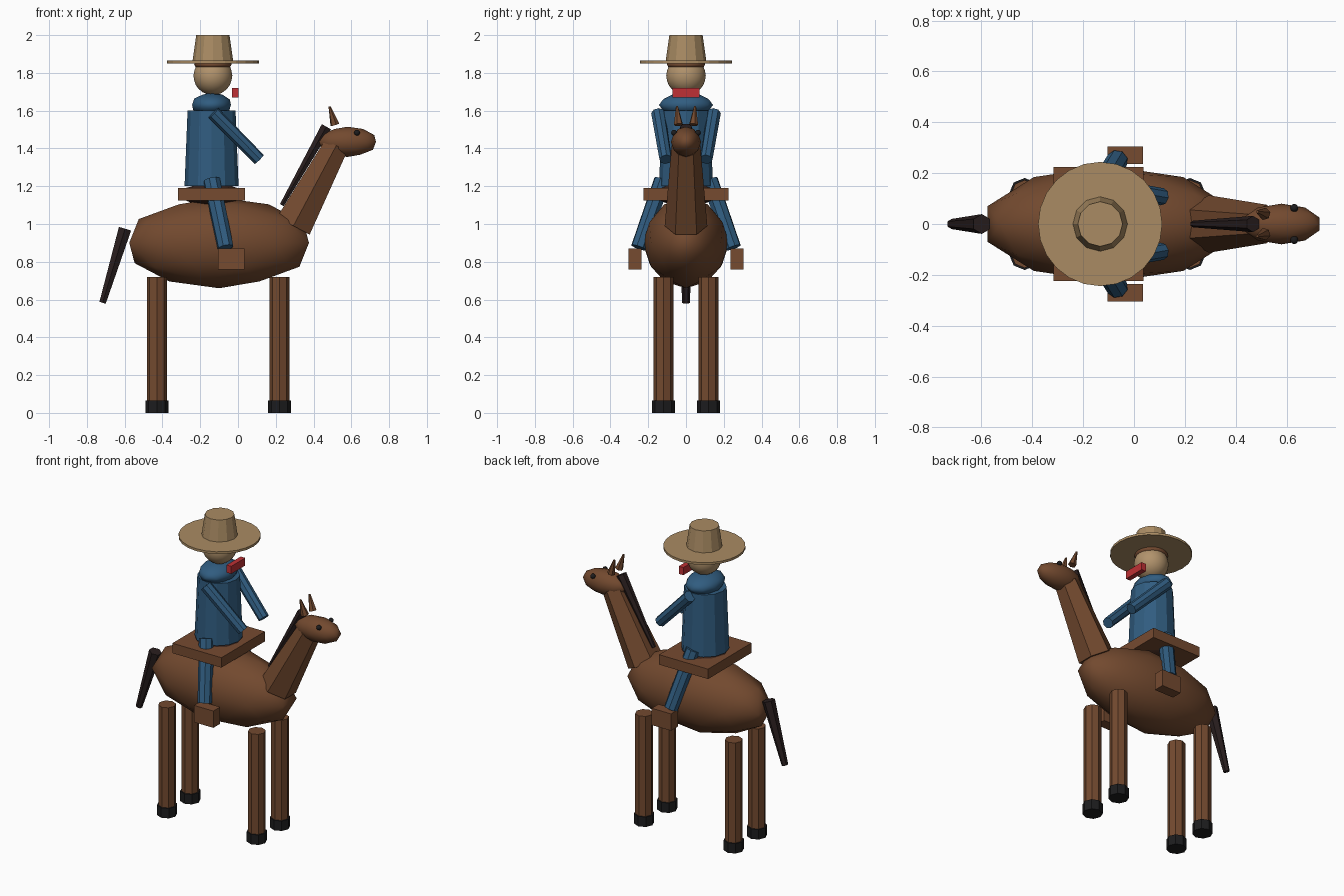
import bpy, math
from mathutils import Vector

if "Cube" in bpy.data.objects:
    bpy.data.objects.remove(bpy.data.objects["Cube"])


def colour(name, r, g, b):
    m = bpy.data.materials.new(name)
    m.diffuse_color = (r, g, b, 1)
    m.use_nodes = True
    m.node_tree.nodes["Principled BSDF"].inputs["Base Color"].default_value = m.diffuse_color
    return m


COAT = colour("chestnut coat", 0.17, 0.067, 0.028)
LEATHER = colour("saddle leather", 0.18, 0.07, 0.03)
DARK = colour("dark leather", 0.05, 0.02, 0.012)
HAIR = colour("dark mane hair", 0.022, 0.013, 0.013)
BLACK = colour("black hoof", 0.012, 0.012, 0.013)
BLUE = colour("denim blue", 0.03, 0.108, 0.215)
SKIN = colour("skin", 0.44, 0.29, 0.15)
STRAW = colour("straw", 0.40, 0.26, 0.125)
RED = colour("red cloth", 0.52, 0.03, 0.035)


def finish(name, mat, smooth=False):
    ob = bpy.context.object
    ob.name = name
    ob.data.materials.append(mat)
    if smooth:
        bpy.ops.object.shade_smooth()
    return ob


def ball(name, mat, centre, radii, sub=2):
    bpy.ops.mesh.primitive_ico_sphere_add(subdivisions=sub, radius=1, location=centre)
    bpy.context.object.scale = radii
    return finish(name, mat, True)


def box(name, mat, centre, size):
    bpy.ops.mesh.primitive_cube_add(size=1, location=centre)
    bpy.context.object.scale = size
    return finish(name, mat)


def limb(name, mat, start, end, r1, r2, sides=8):
    """Tapered prism running from start to end."""
    a, b = Vector(start), Vector(end)
    d = b - a
    bpy.ops.mesh.primitive_cone_add(vertices=sides, radius1=r1, radius2=r2,
                                    depth=d.length, location=(a + b) / 2)
    ob = bpy.context.object
    ob.rotation_euler = (0, math.atan2(math.hypot(d.x, d.y), d.z), math.atan2(d.y, d.x))
    return finish(name, mat)


# Horse body, neck and head
ball("body", COAT, (-0.10, 0, 0.90), (0.5, 0.228, 0.24))
limb("neck", COAT, (0.293, 0, 0.99), (0.52, 0, 1.415), 0.113, 0.076, 6)
ball("horse_head", COAT, (0.58, 0, 1.435), (0.158, 0.08, 0.08))
limb("mane", HAIR, (0.232, 0, 1.10), (0.468, 0, 1.515), 0.013, 0.032, 6)
limb("tail", HAIR, (-0.717, 0, 0.583), (-0.598, 0, 0.975), 0.02, 0.039, 6)

# Horse legs and hooves
for x, end in ((0.22, "front"), (-0.43, "rear")):
    for y, side in ((-0.12, "right"), (0.12, "left")):
        limb(f"{end}_{side}_leg", COAT, (x, y, 0.05), (x, y, 0.72), 0.053, 0.053)
        limb(f"{end}_{side}_hoof", BLACK, (x, y, 0), (x, y, 0.065), 0.061, 0.061)

# Saddle and seat pad
box("saddle", LEATHER, (-0.14, 0, 1.157), (0.355, 0.45, 0.065))
ball("seat_pad", DARK, (-0.14, 0, 1.157), (0.17, 0.18, 0.06))

# Rider torso, shoulders and scarf
limb("torso", BLUE, (-0.14, 0, 1.20), (-0.14, 0, 1.60), 0.143, 0.127, 12)
ball("shoulders", BLUE, (-0.14, 0, 1.63), (0.108, 0.143, 0.065))
box("scarf", RED, (-0.015, 0, 1.695), (0.033, 0.145, 0.05))

# Rider head, hair and hat
ball("rider_head", SKIN, (-0.133, 0, 1.785), (0.103, 0.105, 0.103), 3)
ball("rider_hair", LEATHER, (-0.133, 0, 1.845), (0.099, 0.101, 0.038), 3)
limb("hat_brim", STRAW, (-0.133, 0, 1.85), (-0.133, 0, 1.865), 0.244, 0.244, 24)
limb("hat_crown", STRAW, (-0.133, 0, 1.86), (-0.133, 0, 2.0), 0.108, 0.088, 12)

# Parts repeated on both sides
for s, side in ((-1, "right"), (1, "left")):
    ball(f"{side}_eye", BLACK, (0.63, s * 0.063, 1.483), (0.016, 0.016, 0.016))
    limb(f"{side}_ear", COAT, (0.513, s * 0.04, 1.525), (0.485, s * 0.048, 1.622),
         0.025, 0.006, 6)
    limb(f"{side}_arm", BLUE, (-0.13, s * 0.148, 1.587), (0.112, s * 0.107, 1.342),
         0.037, 0.034)
    limb(f"{side}_rider_leg", BLUE, (-0.14, s * 0.125, 1.232), (-0.066, s * 0.25, 0.875),
         0.046, 0.043)
    box(f"{side}_boot", LEATHER, (-0.035, s * 0.27, 0.815), (0.14, 0.07, 0.11))
